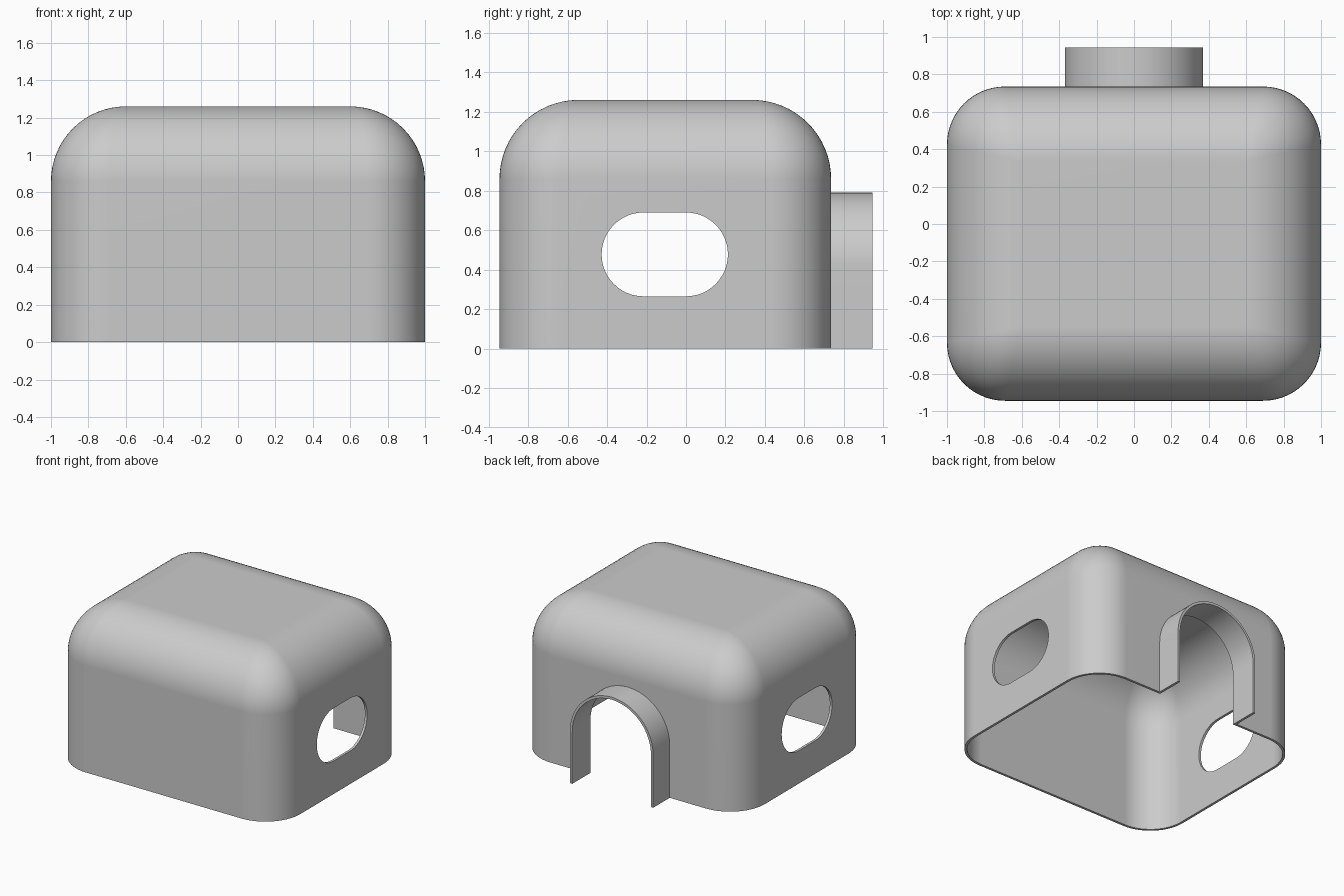
import bpy, bmesh, math

if "Cube" in bpy.data.objects:
    bpy.data.objects.remove(bpy.data.objects["Cube"])

WALL = 0.02
CY = -0.105                      # middle of the shell in y
HX, HY, HEIGHT = 1.0, 0.84, 1.26
CORNER, TOP_R = 0.31, 0.40       # upright corner radius, roof edge radius

grey = bpy.data.materials.new("light grey")
grey.diffuse_color = (0.6, 0.6, 0.6, 1)
grey.use_nodes = True
grey.node_tree.nodes["Principled BSDF"].inputs["Base Color"].default_value = grey.diffuse_color


def make_object(name, bm):
    bmesh.ops.remove_doubles(bm, verts=bm.verts, dist=1e-4)
    bmesh.ops.recalc_face_normals(bm, faces=bm.faces)
    me = bpy.data.meshes.new(name)
    bm.to_mesh(me)
    bm.free()
    me.materials.append(grey)
    ob = bpy.data.objects.new(name, me)
    bpy.context.collection.objects.link(ob)
    return ob


def ring(bm, inset, z, r, n=14):
    """Rounded rectangle of points at height z."""
    pts = []
    for q, (sx, sy) in enumerate([(1, 1), (-1, 1), (-1, -1), (1, -1)]):
        cx, cy = sx * (HX - inset - r), CY + sy * (HY - inset - r)
        for i in range(n + 1):
            a = (q + i / n) * math.pi / 2
            pts.append(bm.verts.new((cx + r * math.cos(a), cy + r * math.sin(a), z)))
    return pts


def bridge(bm, a, b):
    for i in range(len(a)):
        j = (i + 1) % len(a)
        bm.faces.new((a[i], a[j], b[j], b[i]))


def dome(bm, t, n=16):
    """Open-bottomed rounded box skin, pulled in by t; returns its bottom ring."""
    r, rc = TOP_R - t, CORNER - t
    first = last = ring(bm, t, 0, rc)
    for i in range(n + 1):
        a = i / n * math.pi / 2
        d = r * (1 - math.cos(a))
        nxt = ring(bm, t + d, HEIGHT - TOP_R + r * math.sin(a), rc * (1 - d / r))
        bridge(bm, last, nxt)
        last = nxt
    corners = last[::len(last) // 4]
    bm.faces.new(corners)
    return first


def prism(name, points):
    """Solid between two matching lists of points."""
    bm = bmesh.new()
    a, b = [[bm.verts.new(p) for p in side] for side in points]
    bm.faces.new(a)
    bm.faces.new(b)
    bridge(bm, a, b)
    return make_object(name, bm)


def arch(r, bottom, n=40):
    arc = [(r * math.cos(math.pi * i / n), 0.42 + r * math.sin(math.pi * i / n)) for i in range(n + 1)]
    return [(r, bottom)] + arc + [(-r, bottom)]


def finish(ob, cutters=()):
    bpy.ops.object.select_all(action='DESELECT')
    ob.select_set(True)
    bpy.context.view_layer.objects.active = ob
    for c in cutters:
        m = ob.modifiers.new("cut", 'BOOLEAN')
        m.operation, m.solver, m.object = 'DIFFERENCE', 'EXACT', c
        bpy.ops.object.modifier_apply(modifier=m.name)
    for c in cutters:
        bpy.data.objects.remove(c)
    bpy.ops.object.shade_smooth_by_angle(angle=math.radians(35))
    m = ob.modifiers.new("even shading", 'WEIGHTED_NORMAL')
    m.keep_sharp = True


# Hollow shell with an open bottom
bm = bmesh.new()
bridge(bm, dome(bm, 0), dome(bm, WALL))
shell = make_object("shell", bm)

# Oval side windows, cut through both sides
oval = []
for cy, start in ((0.0, -90), (-0.215, 90)):
    for i in range(25):
        a = math.radians(start + 7.5 * i)
        oval.append((cy + 0.2125 * math.cos(a), 0.4775 + 0.2125 * math.sin(a)))
windows = prism("window_cutter", [[(x, y, z) for y, z in oval] for x in (-1.2, 1.2)])

# Arched doorway through the back wall
doorway = prism("doorway_cutter", [[(x, y, z) for x, z in arch(0.35, -0.1)] for y in (0.55, 1.1)])
finish(shell, (windows, doorway))

# Arched porch sticking out around the doorway
porch_profile = arch(0.37, 0) + arch(0.35, 0)[::-1]
porch = prism("porch", [[(x, y, z) for x, z in porch_profile] for y in (0.72, 0.945)])
finish(porch)
